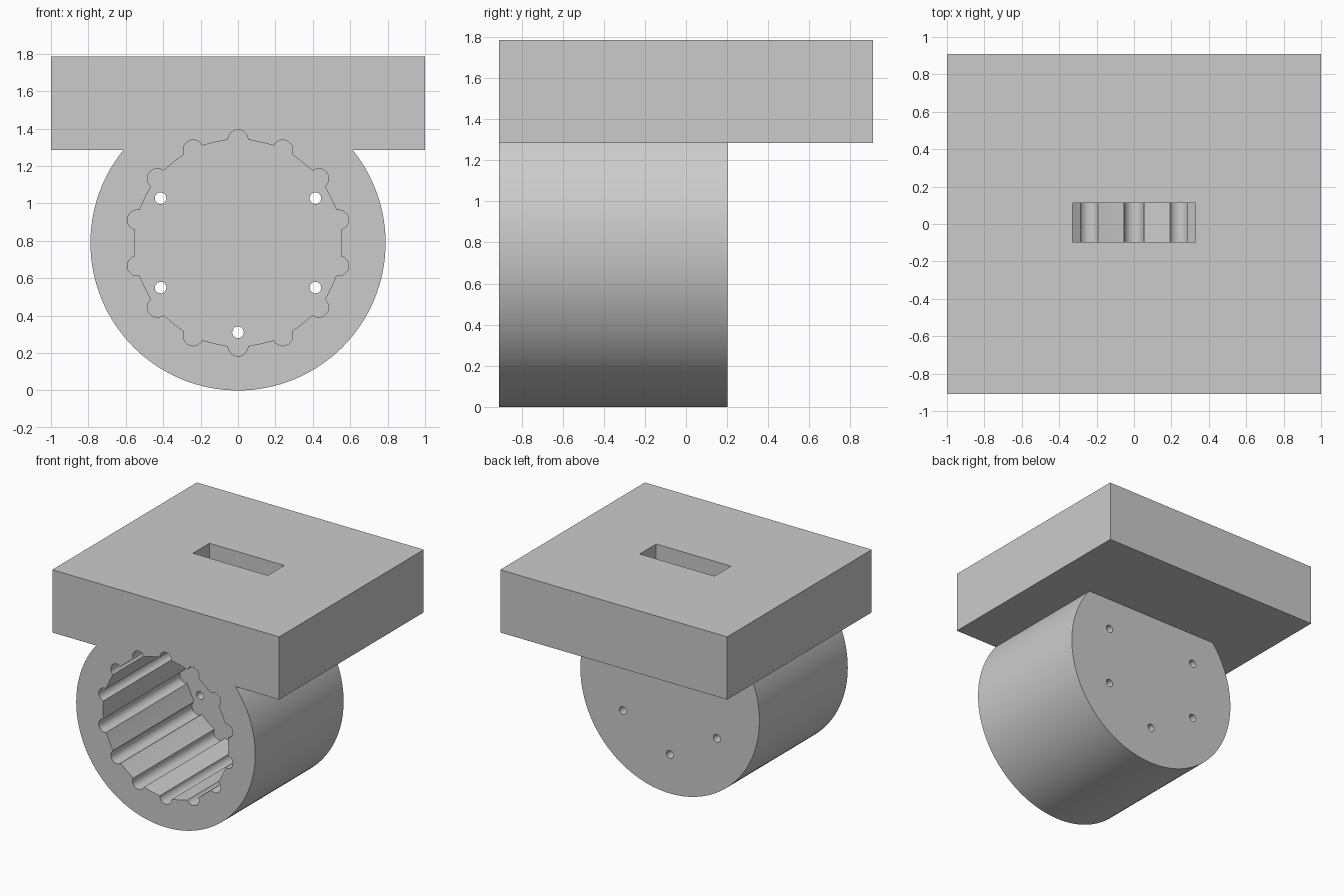
import bpy, bmesh, math

cube = bpy.data.objects.get("Cube")
if cube:
    bpy.data.objects.remove(cube, do_unlink=True)

FRONT, BACK, REAR = -0.91, 0.91, 0.203   # plate front and back, barrel rear
BORE_END = 0.112                         # inner end wall of the bore
AXIS = 0.789                             # height of the barrel axis

grey = bpy.data.materials.new("plain_grey")
grey.use_nodes = True
grey.diffuse_color = (0.6, 0.6, 0.6, 1)
grey.node_tree.nodes["Principled BSDF"].inputs["Base Color"].default_value = (0.6, 0.6, 0.6, 1)


def prism(name, outline, y0, y1):
    """Extrude an outline of (x, z) points along y."""
    bm = bmesh.new()
    face = bm.faces.new([bm.verts.new((x, y0, z)) for x, z in outline])
    cap = bmesh.ops.extrude_face_region(bm, geom=[face])["geom"]
    moved = [v for v in cap if isinstance(v, bmesh.types.BMVert)]
    bmesh.ops.translate(bm, verts=moved, vec=(0, y1 - y0, 0))
    bmesh.ops.recalc_face_normals(bm, faces=bm.faces)
    mesh = bpy.data.meshes.new(name)
    bm.to_mesh(mesh)
    bm.free()
    mesh.materials.append(grey)
    obj = bpy.data.objects.new(name, mesh)
    bpy.context.collection.objects.link(obj)
    return obj


def circle(x, z, r, n):
    return [(x + r * math.sin(i * math.tau / n), z + r * math.cos(i * math.tau / n))
            for i in range(n)]


def rectangle(x, z0, z1):
    return [(-x, z0), (x, z0), (x, z1), (-x, z1)]


def scalloped_outline(lobes, radius, lobe_radius, steps=16):
    """Ring of half-round grooves joined by flats with one bend each."""
    points = []
    for i in range(lobes):
        a = i * math.tau / lobes
        cx, cz = radius * math.sin(a), AXIS + radius * math.cos(a)
        for k in range(steps + 1):
            b = a + math.pi * (k / steps - 0.5)
            points.append((cx + lobe_radius * math.sin(b), cz + lobe_radius * math.cos(b)))
        mid = a + math.pi / lobes
        points.append((radius * math.sin(mid), AXIS + radius * math.cos(mid)))
    return points


def combine(target, other, operation):
    """Apply a boolean and discard the second solid."""
    mod = target.modifiers.new(operation.title(), "BOOLEAN")
    mod.operation, mod.solver, mod.object = operation, "EXACT", other
    bpy.context.view_layer.objects.active = target
    bpy.ops.object.modifier_apply(modifier=mod.name)
    bpy.data.objects.remove(other, do_unlink=True)


# Barrel joined to the mounting plate
holder = prism("barrel_and_mounting_plate", rectangle(1, 1.285, 1.785), FRONT, BACK)
combine(holder, prism("barrel", circle(0, AXIS, AXIS, 128), FRONT, REAR), "UNION")

# Grooved blind bore
bore = prism("bore_cutter", scalloped_outline(14, 0.552, 0.053), FRONT - 0.1, BORE_END)
combine(holder, bore, "DIFFERENCE")

# Slot from the plate top into the bore
slot = prism("slot_cutter", rectangle(0.33, 1.0, 1.9), -0.096, BORE_END)
combine(holder, slot, "DIFFERENCE")

# Five small holes through the end wall
for angle in (60, 120, 180, 240, 300):
    a = math.radians(angle)
    hole = prism("hole_cutter", circle(0.478 * math.sin(a), AXIS + 0.478 * math.cos(a), 0.031, 32),
                 BORE_END - 0.1, REAR + 0.1)
    combine(holder, hole, "DIFFERENCE")

# Smooth curves, crisp edges
bpy.ops.object.select_all(action="DESELECT")
holder.select_set(True)
bpy.context.view_layer.objects.active = holder
bpy.ops.object.shade_smooth_by_angle(angle=math.radians(12))
